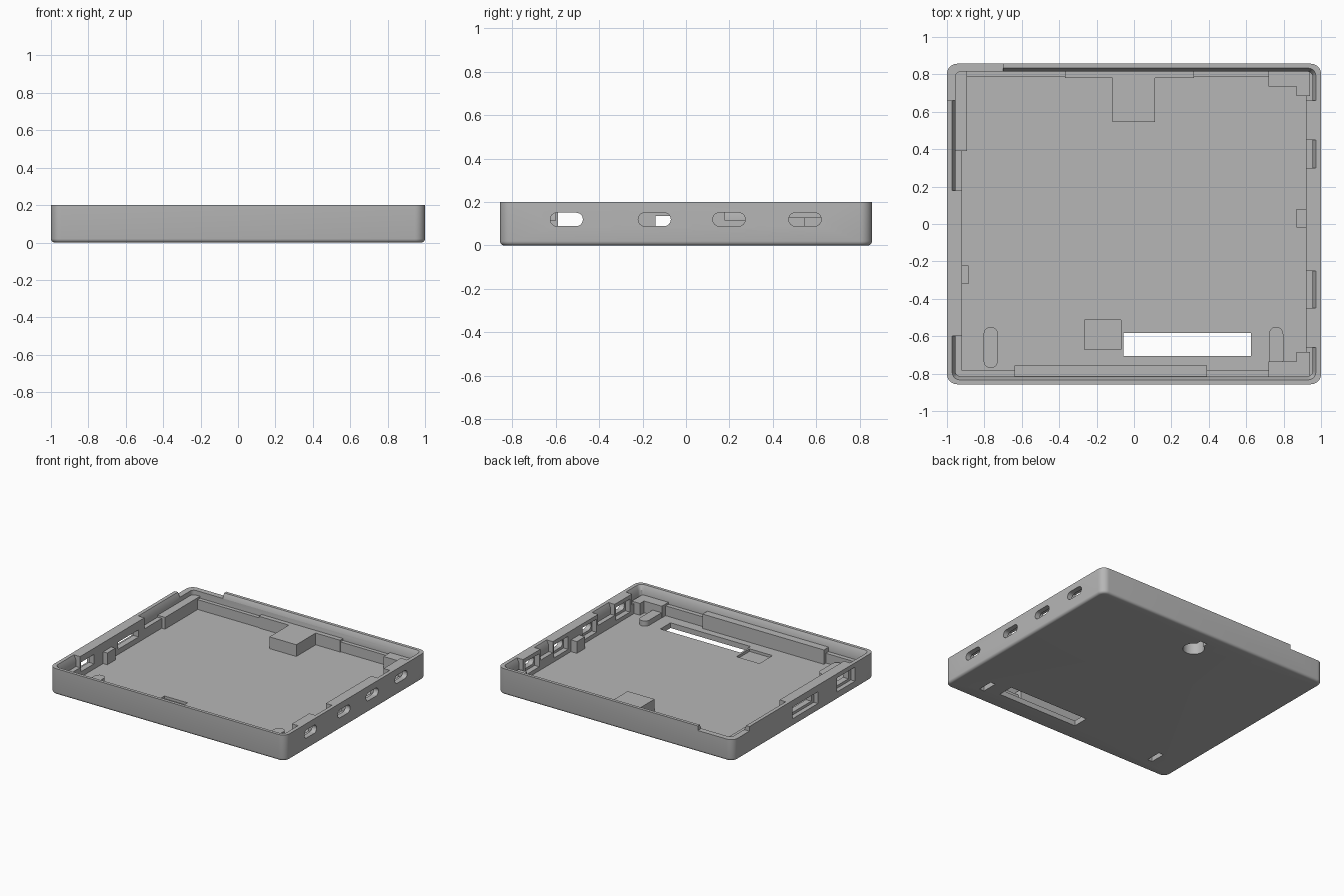
import bpy, bmesh, math
from mathutils import Matrix, Vector

cube = bpy.data.objects.get("Cube")
if cube:
    bpy.data.objects.remove(cube, do_unlink=True)

grey = bpy.data.materials.new("plain_grey")
grey.use_nodes = True
colour = (0.47, 0.47, 0.47, 1)
grey.diffuse_color = colour
grey.node_tree.nodes["Principled BSDF"].inputs["Base Color"].default_value = colour


def finish(name, bm):
    bmesh.ops.recalc_face_normals(bm, faces=bm.faces)
    mesh = bpy.data.meshes.new(name)
    bm.to_mesh(mesh)
    bm.free()
    mesh.materials.append(grey)
    ob = bpy.data.objects.new(name, mesh)
    bpy.context.collection.objects.link(ob)
    return ob


def box(name, x0, x1, y0, y1, z0, z1):
    bm = bmesh.new()
    size = Matrix.Diagonal((x1 - x0, y1 - y0, z1 - z0, 1))
    mid = Matrix.Translation(((x0 + x1) / 2, (y0 + y1) / 2, (z0 + z1) / 2))
    bmesh.ops.create_cube(bm, size=1, matrix=mid @ size)
    return finish(name, bm)


def loft(name, sections, steps=8, matrix=Matrix()):
    """Stack rounded rectangles given as (half x, half y, radius, z)."""
    bm = bmesh.new()
    rings = []
    for hx, hy, r, z in sections:
        ring = []
        for q, (sx, sy) in enumerate(((1, 1), (-1, 1), (-1, -1), (1, -1))):
            for i in range(steps + 1):
                a = math.pi / 2 * (q + i / steps)
                ring.append(bm.verts.new((sx * (hx - r) + r * math.cos(a),
                                          sy * (hy - r) + r * math.sin(a), z)))
        rings.append(ring)
    for low, high in zip(rings, rings[1:]):
        for i in range(len(low)):
            j = (i + 1) % len(low)
            bm.faces.new((low[i], low[j], high[j], high[i]))
    bm.faces.new(rings[0][::-1])
    bm.faces.new(rings[-1])
    bmesh.ops.remove_doubles(bm, verts=bm.verts, dist=0.00005)
    bm.transform(matrix)
    return finish(name, bm)


def combine(target, tool, operation):
    mod = target.modifiers.new("combine", 'BOOLEAN')
    mod.operation, mod.solver, mod.object = operation, 'EXACT', tool
    bpy.context.view_layer.update()
    result = target.evaluated_get(bpy.context.evaluated_depsgraph_get())
    mesh = bpy.data.meshes.new_from_object(result)
    target.modifiers.clear()
    target.data = mesh
    bpy.data.objects.remove(tool, do_unlink=True)


def cut(tool):
    combine(tray, tool, 'DIFFERENCE')


def add(tool):
    combine(tray, tool, 'UNION')


W, D, H = 1.0, 0.857, 0.2
FLOOR, LEDGE, BLOCK = 0.04, 0.115, 0.13

# Outer shell with a rounded bottom edge
fillet = 0.02
sections = []
for i in range(5):
    a = math.pi / 2 * i / 4
    inset = fillet * (1 - math.sin(a))
    sections.append((W - inset, D - inset, 0.055 - inset, fillet * (1 - math.cos(a))))
tray = loft("tray", sections + [(W, D, 0.055, H)])

# Cavity and the stepped, bevelled rim
cut(box("cavity", -0.92, 0.92, -0.782, 0.786, FLOOR, 0.3))
cut(loft("rim_step", [(0.955, 0.815, 0.03, LEDGE), (0.955, 0.815, 0.03, 0.165),
                      (0.972, 0.833, 0.04, H), (0.972, 0.833, 0.04, 0.25)]))

# Full-height wall sections around the openings
for side, y0, y1 in ((1, 0.45, 0.66), (1, -0.25, 0.30), (1, -0.66, -0.45), (-1, -0.60, 0.18)):
    x0, x1 = sorted((side * 0.92, side * 0.985))
    add(box("wall_section", x0, x1, y0, y1, 0.1, H))

# Lowered rim corner
cut(box("rim_notch", -1.1, -0.70, 0.66, 1, 0.165, 0.3))

# Rounded slots in the right wall, each with an inner pocket
for y in (-0.55, -0.145, 0.198, 0.548):
    turn = Matrix.Translation((0, y, 0.12)) @ Matrix.Rotation(math.pi / 2, 4, 'Y')
    cut(loft("slot", [(0.031, 0.075, 0.0305, 0.88), (0.031, 0.075, 0.0305, 1.1)], 6, turn))
    cut(box("slot_pocket", 0.9, 0.96, y - 0.085, y + 0.085, 0.07, 0.17))

# Rectangular ports in the left wall, recessed from outside
for y0, y1, z0, z1 in ((-0.14, 0.11, 0.08, 0.135), (-0.59, -0.43, 0.08, 0.152)):
    cut(box("port", -1.1, -0.88, y0, y1, z0, z1))
    cut(box("port_recess", -1.1, -0.965, y0 - 0.03, y1 + 0.03, z0 - 0.02, z1 + 0.015))

# Long floor opening and the shallow square beside it
cut(box("floor_opening", -0.055, 0.625, -0.705, -0.582, -0.1, 0.1))
cut(box("floor_recess", -0.265, -0.07, -0.67, -0.512, 0.02, 0.1))

# Hanging box with a keyhole underneath
add(box("keyhole_box", -0.115, 0.113, 0.545, 0.79, 0.03, BLOCK))
centre = Matrix.Translation((0, 0.645, 0))
cut(loft("keyhole", [(0.075, 0.075, 0.0745, -0.1), (0.075, 0.075, 0.0745, 0.1)], 8, centre))
cut(box("keyhole_slot", -0.03, 0.03, 0.65, 0.755, -0.1, 0.09))

# Raised pill housings with small slots underneath
for x in (-0.766, 0.76):
    place = Matrix.Translation((x, -0.66, 0))
    add(loft("pill", [(0.038, 0.11, 0.0375, 0.03), (0.038, 0.11, 0.0375, 0.08)], 6, place))
    cut(box("pill_slot", x - 0.02, x + 0.02, -0.74, -0.62, -0.1, 0.06))

# Support beams along the walls
beams = [box("back_beam", -0.37, 0.32, 0.78, 0.82, 0.035, BLOCK),
         box("front_beam", -0.64, 0.39, -0.82, -0.757, 0.035, 0.15),
         box("side_beam", -0.965, -0.892, 0.39, 0.82, 0.035, BLOCK),
         box("right_stop", 0.87, 0.93, -0.02, 0.08, 0.035, BLOCK),
         box("left_stop", -0.93, -0.885, -0.32, -0.222, 0.035, BLOCK)]

# L-shaped corner posts
for name, side in (("back", 1), ("front", -1)):
    def span(a, b):
        return sorted((side * a, side * b))
    post = box(name + "_corner_post", 0.72, 0.94, *span(0.735, 0.82), 0.035, BLOCK)
    leg = box("post_leg", 0.87, 0.94, *span(0.685, 0.82), 0.035, BLOCK)
    combine(post, leg, 'UNION')

# Smooth the rounded shell while keeping its edges sharp
bpy.ops.object.select_all(action='DESELECT')
tray.select_set(True)
bpy.context.view_layer.objects.active = tray
bpy.ops.object.shade_smooth_by_angle(angle=math.radians(30))
